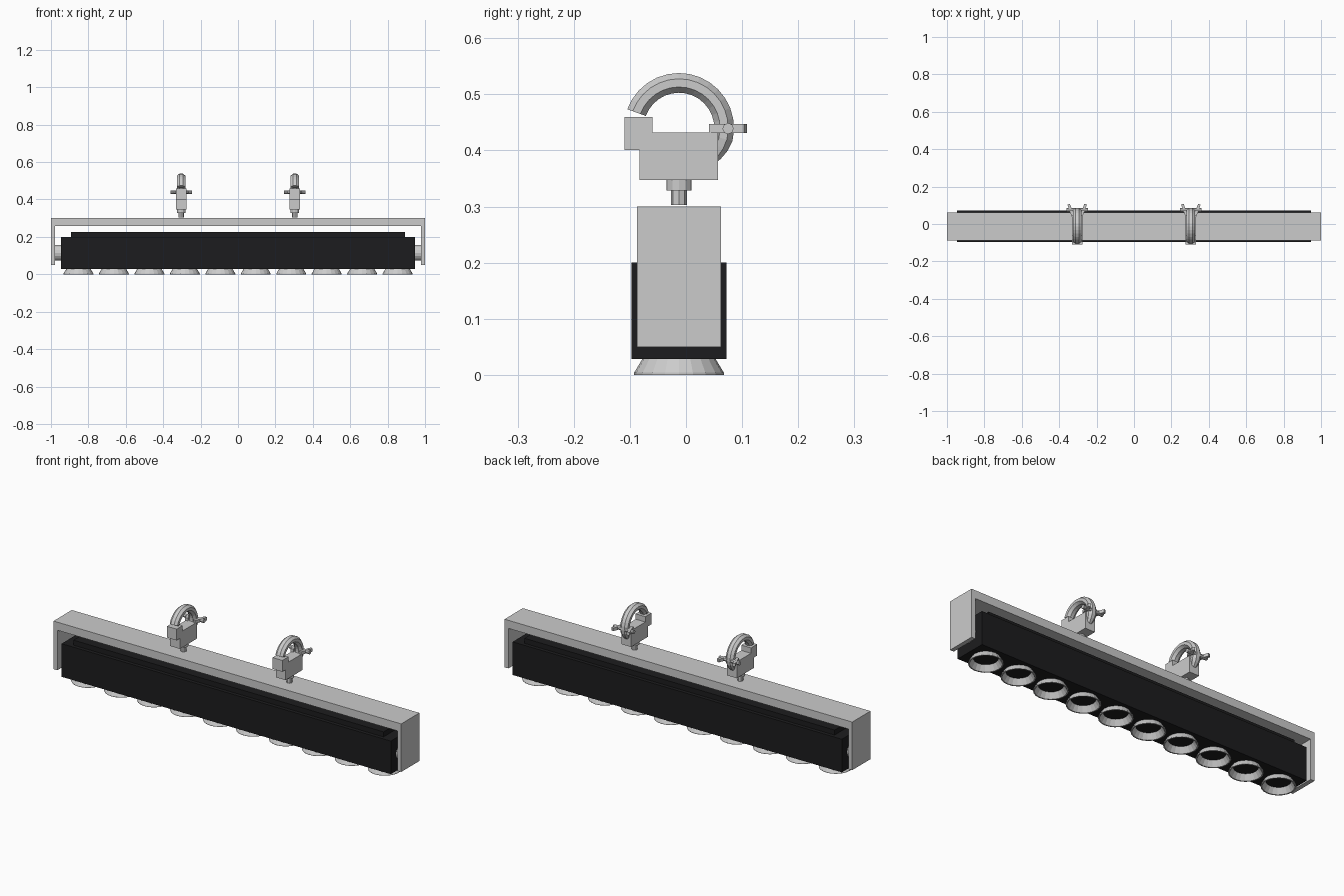
import bpy, bmesh
from math import sin, cos, pi, radians
from mathutils import Matrix, Vector

if "Cube" in bpy.data.objects:
    bpy.data.objects.remove(bpy.data.objects["Cube"])

YC = -0.0125
black = bpy.data.materials.new("black_paint")
black.diffuse_color = (0.012, 0.012, 0.013, 1)
black.use_nodes = True
black.node_tree.nodes["Principled BSDF"].inputs["Base Color"].default_value = black.diffuse_color


def finish(name, bm, mat=None):
    bmesh.ops.recalc_face_normals(bm, faces=bm.faces)
    me = bpy.data.meshes.new(name)
    bm.to_mesh(me)
    bm.free()
    ob = bpy.data.objects.new(name, me)
    bpy.context.collection.objects.link(ob)
    if mat:
        me.materials.append(mat)
    return ob


def box(name, x, y, z, mat=None, turn=0):
    bm = bmesh.new()
    c = Vector([(a + b) / 2 for a, b in (x, y, z)])
    s = [b - a for a, b in (x, y, z)]
    m = Matrix.Translation(c) @ Matrix.Rotation(turn, 4, 'Z') @ Matrix.Diagonal((*s, 1))
    bmesh.ops.create_cube(bm, size=1, matrix=m)
    return finish(name, bm, mat)


def cyl(name, c, r, length, axis='Z', n=16):
    bm = bmesh.new()
    rot = Matrix.Rotation(pi / 2, 4, 'Y') if axis == 'X' else Matrix()
    bmesh.ops.create_cone(bm, cap_ends=True, segments=n, radius1=r, radius2=r,
                          depth=length, matrix=Matrix.Translation(c) @ rot)
    return finish(name, bm)


def prism(name, pts, y0, y1, mat=None):
    # extrude an x-z outline along y
    bm = bmesh.new()
    f = bm.faces.new([bm.verts.new((x, y0, z)) for x, z in pts])
    r = bmesh.ops.extrude_face_region(bm, geom=[f])
    bmesh.ops.translate(bm, vec=(0, y1 - y0, 0),
                        verts=[v for v in r["geom"] if isinstance(v, bmesh.types.BMVert)])
    return finish(name, bm, mat)


def lens_ring(name, x):
    # flared hollow ring, profile of (radius, height) spun round
    prof = [(0.065, 0.029), (0.08, 0.004), (0.08, 0), (0.074, 0), (0.056, 0.029)]
    bm = bmesh.new()
    n = 20
    rings = [[bm.verts.new((x + r * cos(2 * pi * i / n), YC + r * sin(2 * pi * i / n), z))
              for r, z in prof] for i in range(n)]
    for i in range(n):
        a, b = rings[i], rings[(i + 1) % n]
        for j in range(len(prof)):
            k = (j + 1) % len(prof)
            bm.faces.new((a[j], b[j], b[k], a[k]))
    return finish(name, bm)


def hook(name, x):
    # curved clamp arm, octagonal section swept round the pipe axis
    bm = bmesh.new()
    steps, n = 18, 8
    rings = []
    for i in range(steps + 1):
        t = i / steps
        a = radians(160 - 208 * t)
        k = 1 if t < 0.85 else 1 - 0.5 * (t - 0.85) / 0.15
        ring = []
        for j in range(n):
            b = 2 * pi * (j + 0.5) / n
            r = 0.0805 + 0.019 * k * cos(b)
            ring.append(bm.verts.new((x + 0.024 * k * sin(b), YC + r * cos(a), 0.44 + r * sin(a))))
        rings.append(ring)
    for a, b in zip(rings, rings[1:]):
        for j in range(n):
            k = (j + 1) % n
            bm.faces.new((a[j], a[k], b[k], b[j]))
    bm.faces.new(rings[0])
    bm.faces.new(rings[-1])
    return finish(name, bm)


# hanging yoke
prism("yoke", [(-1, 0.05), (-1, 0.3), (1, 0.3), (1, 0.05), (0.978, 0.05),
               (0.978, 0.258), (-0.978, 0.258), (-0.978, 0.05)], -0.0875, 0.0625)

# lamp housing and its raised top
box("housing", (-0.947, 0.947), (-0.097, 0.072), (0.028, 0.2), black)
box("housing_top", (-0.892, 0.892), (-0.078, 0.053), (0.195, 0.226), black)

# tilt pivots
for s in (-1, 1):
    cyl("pivot", (s * 0.963, YC, 0.115), 0.042, 0.045, 'X')

# row of lens rings
for i in range(10):
    lens_ring("lens_ring", -0.853 + i * 0.1896)

# pipe clamps
for x in (-0.304, 0.304):
    cyl("clamp_bolt", (x, YC, 0.318), 0.0145, 0.03, n=8)
    cyl("clamp_collar", (x, YC, 0.339), 0.0225, 0.02, n=12)
    box("clamp_body", (x - 0.028, x + 0.028), (-0.083, 0.057), (0.347, 0.432))
    box("clamp_jaw", (x - 0.028, x + 0.028), (-0.11, -0.06), (0.401, 0.46))
    hook("clamp_hook", x)
    cyl("wing_pin", (x, 0.075, 0.439), 0.01, 0.116, 'X', n=8)
    for s in (-1, 1):
        cx = x + s * 0.034
        box("wing_handle", (cx - 0.007, cx + 0.007), (0.041, 0.108), (0.431, 0.447),
            turn=-s * radians(20))
